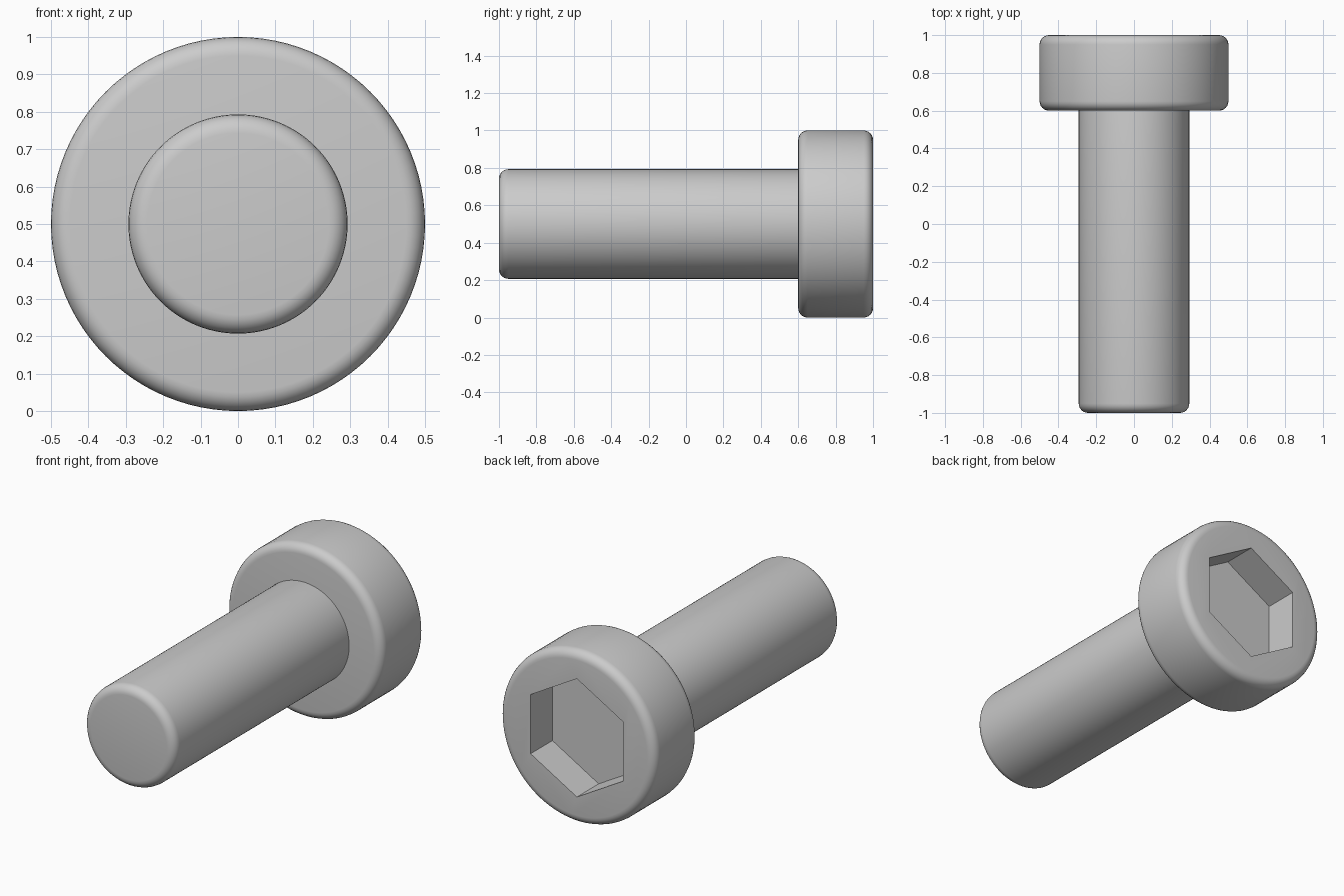
import bpy
from math import radians, pi

cube = bpy.data.objects.get("Cube")
if cube:
    bpy.data.objects.remove(cube, do_unlink=True)

AXIS_Z = 0.5      # height of the bolt's axis
FILLET = 0.05

steel = bpy.data.materials.new("grey_steel")
steel.use_nodes = True
grey = (0.6, 0.6, 0.6, 1)
steel.diffuse_color = grey
steel.node_tree.nodes["Principled BSDF"].inputs["Base Color"].default_value = grey


def rod(name, radius, y0, y1, sides):
    """Prism lying along y from y0 to y1."""
    bpy.ops.mesh.primitive_cylinder_add(
        vertices=sides, radius=radius, depth=y1 - y0,
        location=(0, (y0 + y1) / 2, AXIS_Z), rotation=(pi / 2, 0, 0))
    obj = bpy.context.object
    obj.name = obj.data.name = name
    obj.data.materials.append(steel)
    return obj


def apply(obj, mod):
    bpy.ops.object.select_all(action="DESELECT")
    obj.select_set(True)
    bpy.context.view_layer.objects.active = obj
    bpy.ops.object.modifier_apply(modifier=mod.name)


def round_rims(obj):
    mod = obj.modifiers.new("rounded_rims", "BEVEL")
    mod.width = FILLET
    mod.segments = 6
    mod.limit_method = "ANGLE"
    mod.angle_limit = radians(40)
    apply(obj, mod)


# Shank, running a little way into the head
shank = rod("shank", 0.293, -1, 0.7, 96)
round_rims(shank)

# Head with a hexagonal socket in its back face
head = rod("head", 0.5, 0.6, 1, 96)
round_rims(head)
socket = rod("socket_cutter", 0.343, 0.8, 1.2, 6)
socket.hide_render = True
cut = head.modifiers.new("socket", "BOOLEAN")
cut.operation = "DIFFERENCE"
cut.solver = "EXACT"
cut.object = socket
apply(head, cut)
bpy.data.objects.remove(socket, do_unlink=True)

# Smooth round surfaces, crisp socket edges
for obj in (shank, head):
    bpy.ops.object.select_all(action="DESELECT")
    obj.select_set(True)
    bpy.context.view_layer.objects.active = obj
    bpy.ops.object.shade_smooth_by_angle(angle=radians(30))
